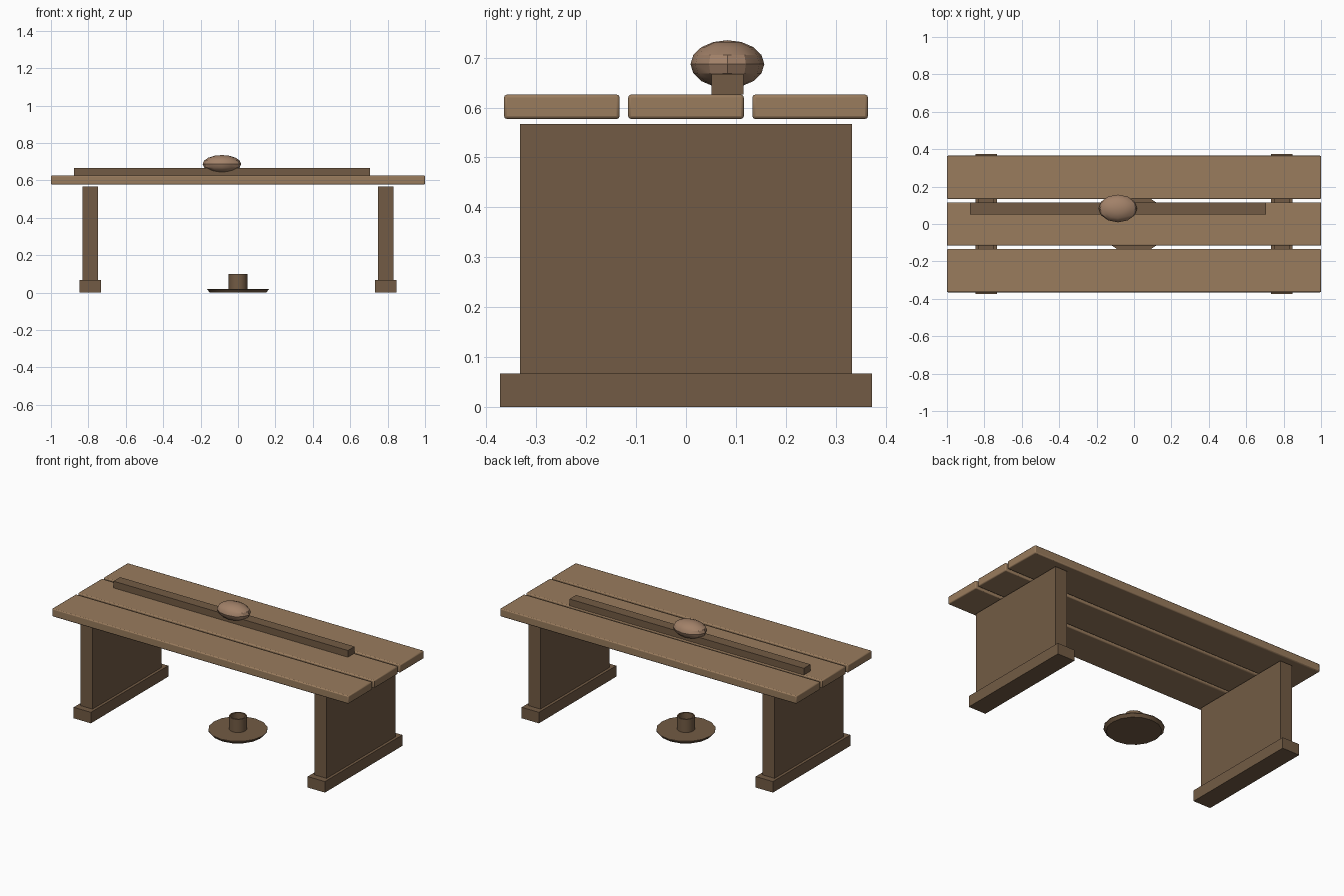
import bpy, math

if "Cube" in bpy.data.objects:
    bpy.data.objects.remove(bpy.data.objects["Cube"])

def material(name, rgb):
    m = bpy.data.materials.new(name)
    m.diffuse_color = (*rgb, 1)
    m.use_nodes = True
    m.node_tree.nodes["Principled BSDF"].inputs["Base Color"].default_value = m.diffuse_color
    return m

LIGHT = material("light_wood", (0.32, 0.20, 0.11))
DARK = material("dark_wood", (0.17, 0.105, 0.058))
TAN = material("tan", (0.36, 0.22, 0.14))

def box(name, lo, hi, mat, bevel=0):
    bpy.ops.mesh.primitive_cube_add(size=1, location=[(a + b) / 2 for a, b in zip(lo, hi)])
    o = bpy.context.object
    o.name = name
    o.scale = [b - a for a, b in zip(lo, hi)]
    bpy.ops.object.transform_apply(location=False, rotation=False, scale=True)
    o.data.materials.append(mat)
    if bevel:
        mod = o.modifiers.new("bevel", 'BEVEL')
        mod.width = bevel
        mod.segments = 2
        bpy.ops.object.shade_smooth_by_angle()
    return o

def lathe(name, profile, sides, mat):
    verts, faces = [], []
    n = len(profile)
    for i in range(sides):
        a = 2 * math.pi * i / sides
        verts += [(r * math.cos(a), r * math.sin(a), z) for r, z in profile]
        j = (i + 1) % sides
        faces += [(i * n + k, j * n + k, j * n + k + 1, i * n + k + 1) for k in range(n - 1)]
    # caps at both ends of the profile
    faces.append([i * n for i in reversed(range(sides))])
    faces.append([i * n + n - 1 for i in range(sides)])
    me = bpy.data.meshes.new(name)
    me.from_pydata(verts, [], faces)
    o = bpy.data.objects.new(name, me)
    bpy.context.collection.objects.link(o)
    me.materials.append(mat)
    bpy.context.view_layer.objects.active = o
    bpy.ops.object.select_all(action='DESELECT')
    o.select_set(True)
    bpy.ops.object.shade_smooth_by_angle()
    return o

# table top planks
for name, y in (("front_plank", -0.249), ("middle_plank", 0), ("back_plank", 0.249)):
    box(name, (-1, y - 0.116, 0.577), (1, y + 0.116, 0.626), LIGHT, 0.006)

# panel legs on wider feet
for side, s in (("left", -1), ("right", 1)):
    x = 0.79 * s
    box(side + "_leg", (x - 0.041, -0.333, 0.067), (x + 0.041, 0.333, 0.567), DARK)
    box(side + "_foot", (x - 0.058, -0.373, 0), (x + 0.058, 0.373, 0.067), DARK)

# long bar lying on the table
box("bar", (-0.876, 0.051, 0.626), (0.706, 0.115, 0.667), DARK)

# flattened loaf on the bar
bpy.ops.mesh.primitive_uv_sphere_add(segments=12, ring_count=8, radius=1, location=(-0.086, 0.083, 0.687))
loaf = bpy.context.object
loaf.name = "loaf"
loaf.scale = (0.103, 0.074, 0.048)
bpy.ops.object.transform_apply(location=False, rotation=False, scale=True)
bpy.ops.object.shade_smooth_by_angle()
loaf.data.materials.append(TAN)

# holder on the floor: flared plate with a hollow cup
lathe("floor_holder", [(0.15, 0), (0.165, 0.016), (0.165, 0.02), (0.05, 0.02), (0.05, 0.1),
                       (0.041, 0.1), (0.041, 0.025)], 16, DARK)
